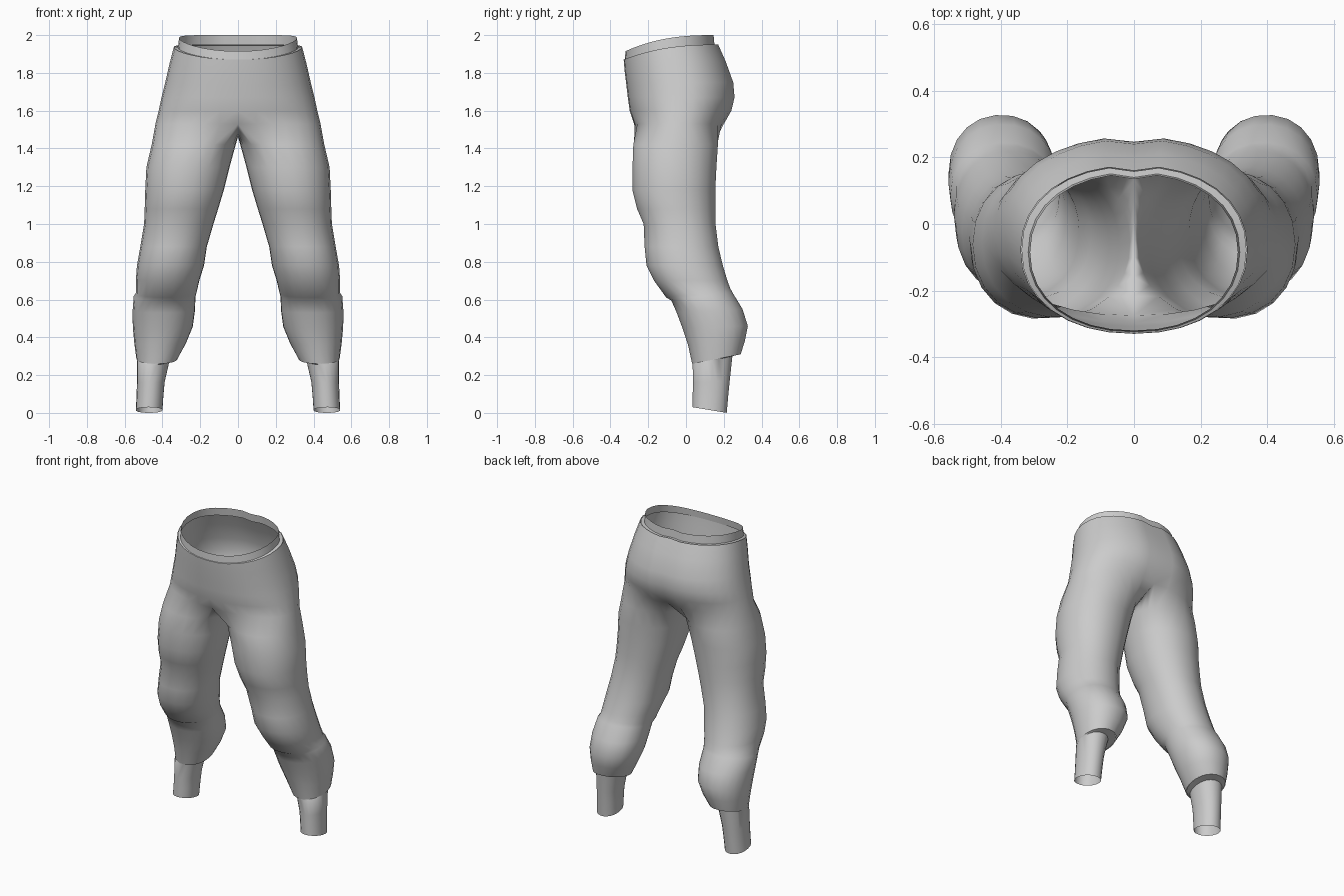
import bpy, math

cube = bpy.data.objects.get("Cube")
if cube:
    bpy.data.objects.remove(cube, do_unlink=True)

# One plain grey cloth
cloth = bpy.data.materials.new("grey cloth")
cloth.use_nodes = True
grey = (0.6, 0.6, 0.6, 1)
cloth.diffuse_color = grey
bsdf = cloth.node_tree.nodes["Principled BSDF"]
bsdf.inputs["Base Color"].default_value = grey
bsdf.inputs["Roughness"].default_value = 0.8

OUTER, INNER = 16, 7          # segments round the outside, points along the inseam
N = OUTER + 1 + INNER


def power(v, e):
    return math.copysign(abs(v) ** e, v)


def oval(t, zf, zb, x0, x1, yf, yb, e, bend):
    """Point on a slightly squared oval; t runs from front via +x to back."""
    cx, rx, cy, ry = (x0 + x1) / 2, (x1 - x0) / 2, (yf + yb) / 2, (yb - yf) / 2
    ny = -power(math.cos(t), e)
    z = zb + (zf - zb) * ((1 - ny) / 2) ** bend
    return (cx + rx * power(math.sin(t), e), cy + ry * ny, z)


def half_ring(zf, zb, rx, yf, yb):
    """Open ring from centre front round the +x side to centre back."""
    pts = [oval(math.pi * i / OUTER, zf, zb, -rx, rx, yf, yb, 0.92, 2.5)
           for i in range(OUTER + 1)]
    pts[0] = (0, pts[0][1], pts[0][2])
    pts[-1] = (0, pts[-1][1] - 0.015, pts[-1][2])   # shallow back cleft
    return pts


def leg_ring(zf, zb, x0, x1, yf, yb):
    """Closed ring; the last points lie along the inseam."""
    deg = [-45 + 270 * i / OUTER for i in range(OUTER + 1)]
    deg += [225 + 90 * k / (INNER + 1) for k in range(1, INNER + 1)]
    return [oval(math.radians(d), zf, zb, x0, x1, yf, yb, 0.94, 1) for d in deg]


def build(name, rings):
    """Skin rings from top to bottom, then mirror across x = 0."""
    verts, faces, starts = [], [], []
    for r in rings:
        starts.append(len(verts))
        verts += r
    for k in range(len(rings) - 1):
        a, b = starts[k], starts[k + 1]
        closed = len(rings[k]) == N and len(rings[k + 1]) == N
        for i in range(N if closed else OUTER):
            j = (i + 1) % N
            faces.append((a + i, b + i, b + j, a + j))
    mesh = bpy.data.meshes.new(name)
    mesh.from_pydata(verts, [], faces)
    mesh.materials.append(cloth)
    obj = bpy.data.objects.new(name, mesh)
    bpy.context.collection.objects.link(obj)
    mirror = obj.modifiers.new("Mirror", 'MIRROR')
    mirror.merge_threshold = 0.0005
    bpy.ops.object.select_all(action='DESELECT')
    obj.select_set(True)
    bpy.context.view_layer.objects.active = obj
    bpy.ops.object.shade_smooth_by_angle(angle=math.radians(45))
    return obj


# Hips: z front, z back, half width, y front, y back
hips = [half_ring(*p) for p in [
    (1.87, 1.95, 0.34, -0.33, 0.175),
    (1.81, 1.86, 0.362, -0.325, 0.215),
    (1.73, 1.75, 0.386, -0.315, 0.255),
    (1.67, 1.67, 0.405, -0.308, 0.262),
    (1.60, 1.60, 0.42, -0.298, 0.245),
]]

# Crotch ring: hip outline closed by a sagging seam on the centre line
crotch = half_ring(1.53, 1.53, 0.437, -0.275, 0.205)
y_front, y_back = crotch[0][1], crotch[-1][1]
for k in range(1, INNER + 1):
    u = k / (INNER + 1)
    crotch.append((0, y_back + (y_front - y_back) * u,
                   1.53 - 0.068 * math.sin(math.pi * u)))

# Legs: z front, z back, x inner, x outer, y front, y back
legs = [leg_ring(*p) for p in [
    (1.42, 1.42, 0.012, 0.457, -0.280, 0.170),
    (1.30, 1.30, 0.045, 0.485, -0.284, 0.162),
    (1.18, 1.18, 0.075, 0.491, -0.285, 0.156),
    (1.08, 1.08, 0.105, 0.494, -0.260, 0.156),
    (1.00, 1.00, 0.130, 0.497, -0.225, 0.157),
    (0.88, 0.88, 0.165, 0.517, -0.220, 0.172),
    (0.78, 0.78, 0.180, 0.535, -0.210, 0.196),
    (0.70, 0.70, 0.205, 0.541, -0.170, 0.220),
    (0.61, 0.66, 0.220, 0.541, -0.105, 0.235),   # knee fold
    (0.595, 0.64, 0.225, 0.552, -0.078, 0.245),
    (0.53, 0.55, 0.228, 0.558, -0.050, 0.300),
    (0.45, 0.46, 0.240, 0.557, -0.020, 0.328),   # calf
    (0.36, 0.38, 0.275, 0.549, 0.010, 0.312),
    (0.26, 0.31, 0.322, 0.538, 0.032, 0.290),    # hem
]]
build("trousers", hips + [crotch] + legs)

# Inset waistband with a small ledge joining the trouser rim
build("waistband", [half_ring(*p) for p in [
    (1.915, 2.00, 0.312, -0.320, 0.150),
    (1.87, 1.948, 0.318, -0.324, 0.155),
    (1.868, 1.946, 0.338, -0.329, 0.173),
]])

# Narrow ankle cuffs, open at the bottom
build("ankle_cuffs", [leg_ring(*p) for p in [
    (0.262, 0.312, 0.325, 0.537, 0.034, 0.288),
    (0.255, 0.300, 0.362, 0.535, 0.035, 0.246),
    (0.16, 0.17, 0.388, 0.535, 0.036, 0.232),
    (0.09, 0.09, 0.395, 0.537, 0.035, 0.224),
    (0.03, 0.00, 0.400, 0.541, 0.035, 0.216),
]])
